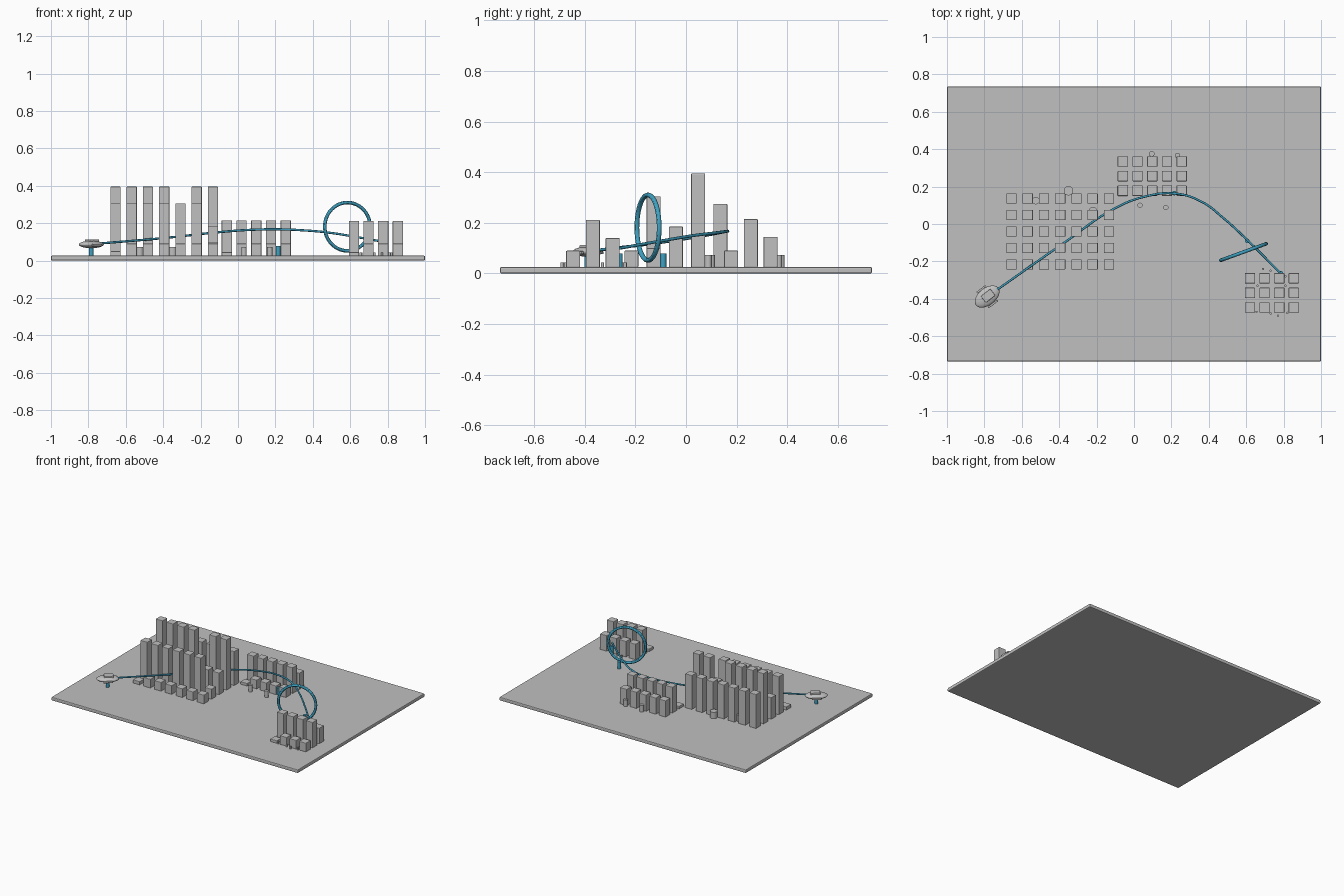
import bpy, math
from mathutils import Vector

if "Cube" in bpy.data.objects:
    bpy.data.objects.remove(bpy.data.objects["Cube"])

TOP = 0.026  # top of the ground slab


def material(name, rgb):
    m = bpy.data.materials.new(name)
    m.diffuse_color = (*rgb, 1)
    m.use_nodes = True
    m.node_tree.nodes["Principled BSDF"].inputs["Base Color"].default_value = m.diffuse_color
    return m


grey = material("concrete_grey", (0.53, 0.53, 0.53))
blue = material("route_blue", (0.05, 0.36, 0.54))


def finish(name, mat, smooth=False):
    o = bpy.context.object
    o.name = name
    o.data.materials.append(mat)
    if smooth:
        bpy.ops.object.shade_smooth_by_angle()
    return o


def box(name, centre, size, mat, turn=0, bevel=0.0):
    bpy.ops.mesh.primitive_cube_add(size=1, location=centre, rotation=(0, 0, turn))
    o = bpy.context.object
    o.scale = size
    bpy.ops.object.transform_apply(location=False, rotation=False, scale=True)
    if bevel:
        b = o.modifiers.new("soft_edges", "BEVEL")
        b.width, b.segments = bevel, 2
    return finish(name, mat)


def post(name, x, y, radius, top, mat):
    bpy.ops.mesh.primitive_cylinder_add(vertices=20, radius=radius, depth=top - TOP + 0.002,
                                        location=(x, y, (top + TOP - 0.002) / 2))
    return finish(name, mat, True)


def block_field(name, xs, ys, heights, low):
    """Grid of towers: one height per row, with exceptions by (column, row)."""
    for r, (y, row_top) in enumerate(zip(ys, heights)):
        for c, x in enumerate(xs):
            top = low.get((c, r), row_top)
            box(f"{name}_tower", (x, y, (top + TOP - 0.002) / 2),
                (0.055, 0.055, top - TOP + 0.002), grey, bevel=0.003)


# Ground slab
box("ground_slab", (0, 0, 0.013), (2, 1.47, 0.026), grey, bevel=0.006)

# Three clusters of towers
block_field("west", [-0.655 + 0.0868 * i for i in range(7)],
            [-0.216 + 0.088 * i for i in range(5)],
            [0.09, 0.305, 0.185, 0.395, 0.275],
            {(0, 0): 0.05, (6, 1): 0.1, (4, 3): 0.1})
block_field("north", [-0.06 + 0.0788 * i for i in range(5)],
            [0.178, 0.256, 0.334], [0.09, 0.215, 0.145], {(0, 0): 0.045})
block_field("east", [0.62 + 0.0782 * i for i in range(4)],
            [-0.446, -0.368, -0.29], [0.09, 0.212, 0.14], {(0, 0): 0.045})

# Low round bollards between the towers
for x, y, r in [(-0.35, 0.178, 0.025), (-0.22, 0.07, 0.022), (-0.525, 0.125, 0.02),
                (0.095, 0.375, 0.015), (0.232, 0.366, 0.014), (0.032, 0.1, 0.014),
                (0.17, 0.088, 0.014)]:
    post("bollard", x, y, r, 0.073, grey)
for x, y in [(0.69, -0.24), (0.73, -0.25), (0.81, -0.33), (0.655, -0.47), (0.73, -0.478),
             (0.77, -0.49), (0.82, -0.475), (0.66, -0.33), (0.81, -0.28)]:
    post("small_bollard", x, y, 0.006, 0.043, grey)

# Route tube arcing over the towers
curve = bpy.data.curves.new("route_tube", "CURVE")
curve.dimensions = "3D"
curve.bevel_depth, curve.bevel_resolution, curve.resolution_u = 0.006, 2, 10
points = [(-0.73, -0.35, 0.092), (-0.38, -0.105, 0.122), (-0.1, 0.085, 0.152),
          (0.06, 0.147, 0.164), (0.22, 0.163, 0.167), (0.36, 0.12, 0.161),
          (0.48, 0.03, 0.15), (0.61, -0.09, 0.13), (0.78, -0.26, 0.1)]
spline = curve.splines.new("BEZIER")
spline.bezier_points.add(len(points) - 1)
for p, co in zip(spline.bezier_points, points):
    p.co = co
    p.handle_left_type = p.handle_right_type = "AUTO"
curve.use_fill_caps = True
curve.materials.append(blue)
bpy.context.collection.objects.link(bpy.data.objects.new("route_tube", curve))

# Waypoint markers
for x, y in [(-0.785, -0.39), (0.215, 0.165), (0.605, -0.09), (0.785, -0.262)]:
    post("waypoint_post", x, y, 0.012, 0.079, blue)

# Standing ring gate
bpy.ops.mesh.primitive_torus_add(major_segments=64, minor_segments=12, major_radius=0.129,
                                 minor_radius=0.0095, location=(0.585, -0.15, 0.181),
                                 rotation=(math.pi / 2, 0, math.radians(20)))
finish("ring_gate", blue, True)

# Hovering craft: flattened hull, cabin and side pods
heading = math.radians(38)
along = Vector((math.cos(heading), math.sin(heading), 0))
side = Vector((-along.y, along.x, 0))
centre = Vector((-0.785, -0.388, 0.086))
bpy.ops.mesh.primitive_uv_sphere_add(segments=32, ring_count=16, radius=1, location=centre,
                                     rotation=(0, 0, heading))
bpy.context.object.scale = (0.076, 0.046, 0.02)
finish("craft_hull", grey, True)
box("craft_cabin", centre + along * 0.006 + Vector((0, 0, 0.016)),
    (0.065, 0.045, 0.022), grey, heading, 0.004)
for s in (-1, 1):
    box("craft_pod", centre + side * 0.05 * s - Vector((0, 0, 0.004)),
        (0.062, 0.01, 0.012), grey, heading, 0.002)
